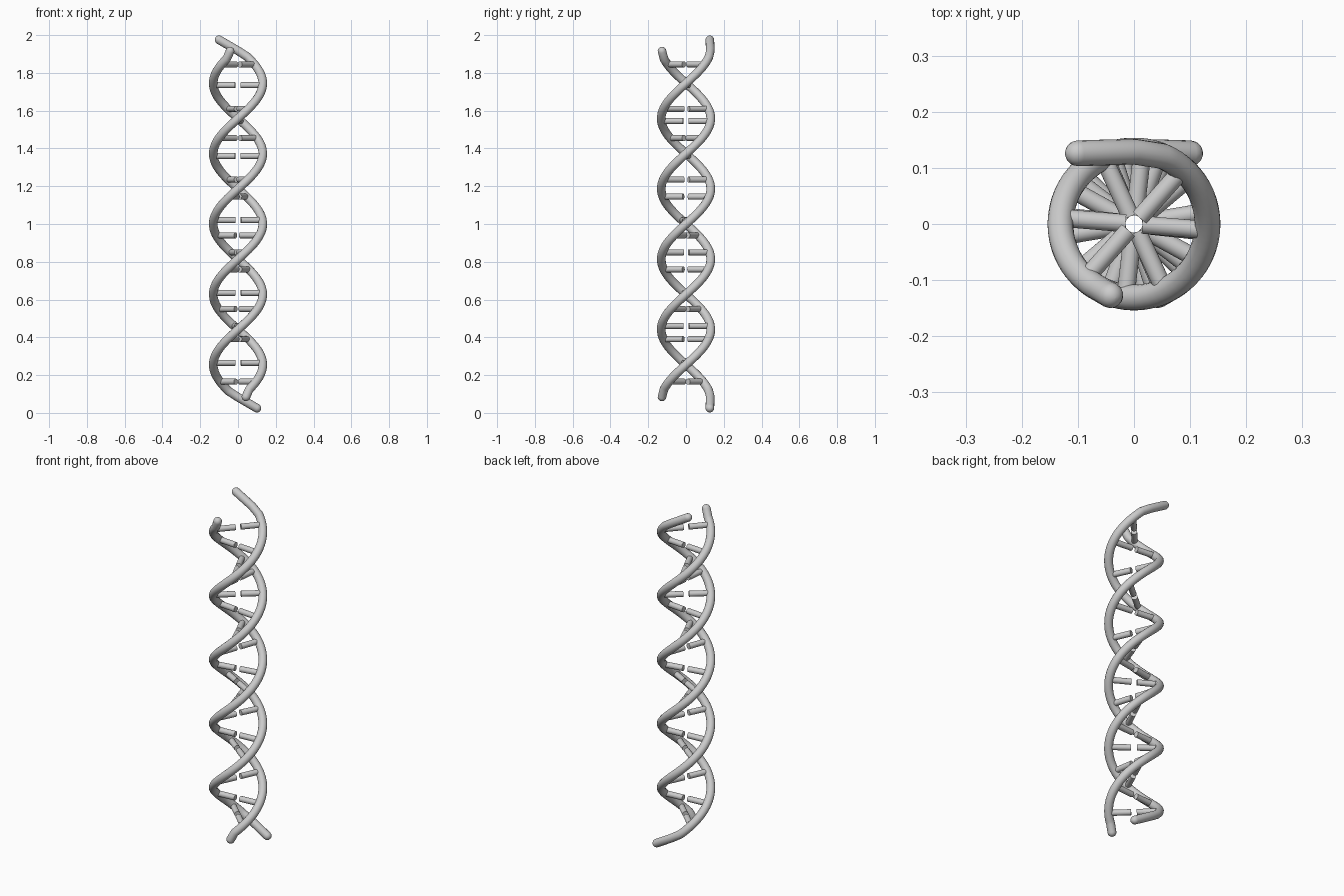
import bpy
import math
from mathutils import Vector

if "Cube" in bpy.data.objects:
    bpy.data.objects.remove(bpy.data.objects["Cube"])

R, TUBE, RUNG, PITCH = 0.131, 0.023, 0.016, 0.745


def helix(z):
    a = math.pi + 2 * math.pi * (z - 1.0) / PITCH
    return Vector((R * math.cos(a), R * math.sin(a), z))


def shade(obj):
    bpy.ops.object.select_all(action='DESELECT')
    obj.select_set(True)
    bpy.context.view_layer.objects.active = obj
    if obj.type == 'CURVE':
        bpy.ops.object.convert(target='MESH')
    bpy.ops.object.shade_smooth_by_angle(angle=math.radians(40))


def dome(end, inner):
    """Path points with shrinking radius that round off a tube end."""
    d = (end - inner).normalized()
    angles = [math.radians(t) for t in (22, 45, 65, 80, 88)]
    return [(end + d * TUBE * math.sin(t), math.cos(t)) for t in angles]


def strand(name, pts):
    path = dome(pts[0], pts[1])[::-1] + [(p, 1.0) for p in pts] + dome(pts[-1], pts[-2])
    cu = bpy.data.curves.new(name, 'CURVE')
    cu.dimensions = '3D'
    cu.bevel_depth = TUBE
    cu.bevel_resolution = 6
    cu.use_fill_caps = True
    sp = cu.splines.new('POLY')
    sp.points.add(len(path) - 1)
    for sp_pt, (p, r) in zip(sp.points, path):
        sp_pt.co = (*p, 1)
        sp_pt.radius = r
    obj = bpy.data.objects.new(name, cu)
    bpy.context.collection.objects.link(obj)
    shade(obj)


def half_rung(name, start, end):
    d = end - start
    bpy.ops.mesh.primitive_cylinder_add(vertices=24, radius=RUNG, depth=d.length,
                                        location=(start + end) / 2)
    obj = bpy.context.object
    obj.name = name
    obj.rotation_euler = d.to_track_quat('Z', 'Y').to_euler()
    shade(obj)


# Backbone strands: helix with a straight tail at one end
N = 150
pts = [Vector((0.1, 0.126, 0.025)), Vector((0.0, 0.129, 0.083))]
pts += [helix(0.115 + (1.875 - 0.115) * i / N) for i in range(N + 1)]
pts += [Vector((-0.042, -0.127, 1.915))]
strand("strand_a", pts)
# second strand is the first turned half way round the y axis
strand("strand_b", [Vector((-p.x, p.y, 2 - p.z)) for p in pts])

# Rungs: two halves with a gap at the axis
levels = [0.165, 0.265, 0.39, 0.46, 0.55, 0.635, 0.76, 0.85, 0.94,
          1.02, 1.145, 1.235, 1.36, 1.455, 1.545, 1.61, 1.735, 1.845]
for i, z in enumerate(levels):
    p = helix(z)
    out = Vector((p.x, p.y, 0)).normalized()
    axis = Vector((0, 0, z))
    for side, s in (("a", 1), ("b", -1)):
        half_rung(f"rung_{i + 1}_{side}", axis + out * 0.015 * s, axis + out * R * s)
